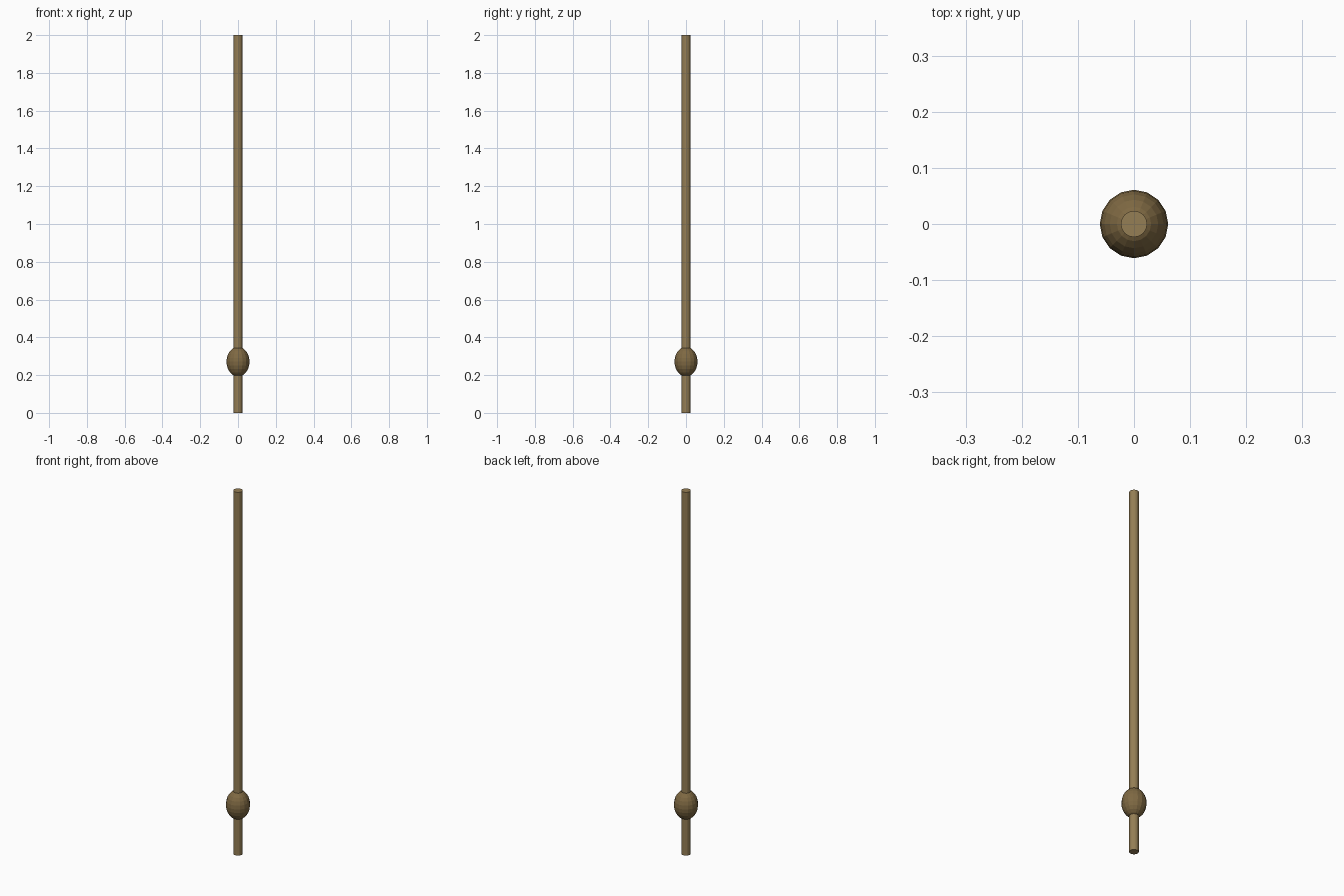
import bpy

if "Cube" in bpy.data.objects:
    bpy.data.objects.remove(bpy.data.objects["Cube"])

def paint(obj, name, color):
    mat = bpy.data.materials.new(name)
    mat.diffuse_color = color
    mat.use_nodes = True
    mat.node_tree.nodes["Principled BSDF"].inputs["Base Color"].default_value = mat.diffuse_color
    obj.data.materials.append(mat)

# Long straight pole
bpy.ops.mesh.primitive_cylinder_add(vertices=16, radius=0.0235, depth=2.0, location=(0, 0, 1.0))
pole = bpy.context.object
pole.name = "pole"
paint(pole, "light_wood", (0.30, 0.21, 0.09, 1))

# Egg-shaped weight near the lower end
bpy.ops.mesh.primitive_uv_sphere_add(segments=16, ring_count=12, radius=1.0, location=(0, 0, 0.271))
weight = bpy.context.object
weight.name = "weight"
weight.scale = (0.061, 0.061, 0.079)
bpy.ops.object.transform_apply(location=False, rotation=False, scale=True)
paint(weight, "dark_wood", (0.21, 0.14, 0.055, 1))
